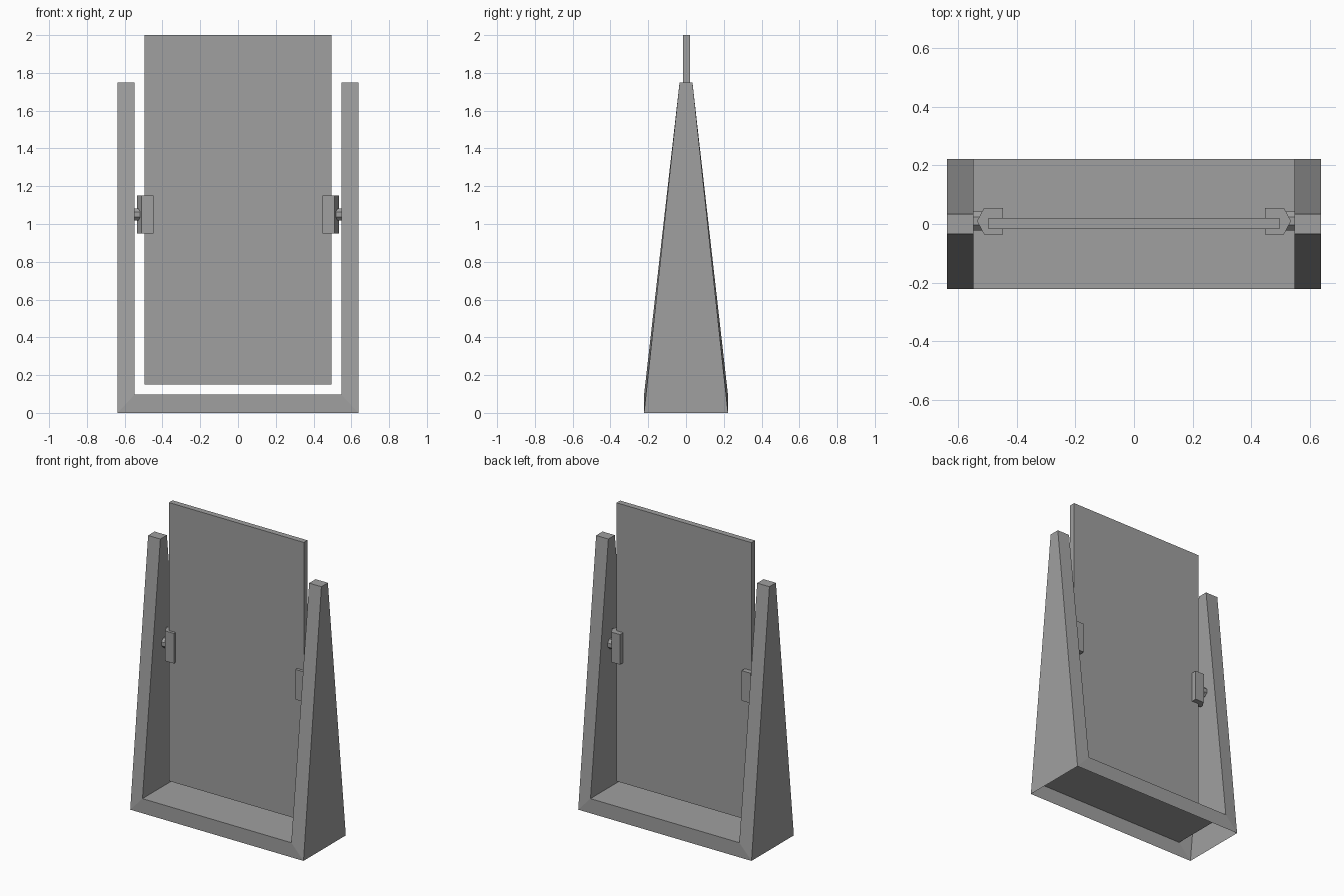
import bpy, bmesh, math
from mathutils import Matrix

cube = bpy.data.objects.get("Cube")
if cube:
    bpy.data.objects.remove(cube, do_unlink=True)

grey = bpy.data.materials.new("plain grey")
grey.use_nodes = True
colour = (0.35, 0.35, 0.35, 1)
grey.diffuse_color = colour
grey.node_tree.nodes["Principled BSDF"].inputs["Base Color"].default_value = colour


def make_object(name, bm):
    bmesh.ops.recalc_face_normals(bm, faces=bm.faces)
    mesh = bpy.data.meshes.new(name)
    bm.to_mesh(mesh)
    bm.free()
    mesh.materials.append(grey)
    obj = bpy.data.objects.new(name, mesh)
    bpy.context.collection.objects.link(obj)
    return obj


# Tapered U-shaped stand: a thin shell, open underneath
OUT, INN, TOP, FLOOR = 0.637, 0.547, 1.75, 0.097
WIDE, NARROW = 0.222, 0.034
half = [(OUT, 0, WIDE), (OUT, TOP, NARROW), (INN, TOP, NARROW), (INN, FLOOR, WIDE)]
outline = half + [(-x, z, d) for x, z, d in reversed(half)]
bm = bmesh.new()
front = [bm.verts.new((x, -d, z)) for x, z, d in outline]
back = [bm.verts.new((x, d, z)) for x, z, d in outline]
for ring in (front, back):
    bm.faces.new(ring[:4])
    bm.faces.new(ring[4:])
    bm.faces.new((ring[0], ring[3], ring[4], ring[7]))
for i in range(len(outline) - 1):
    bm.faces.new((front[i], front[i + 1], back[i + 1], back[i]))
make_object("stand", bm)

# Tilting panel
bm = bmesh.new()
bmesh.ops.create_cube(bm, size=1, matrix=Matrix.Translation((0, 0.002, 1.075))
                      @ Matrix.Diagonal((0.992, 0.038, 1.85, 1)))
make_object("panel", bm)

# Pointed clips gripping the panel edges, and the pivot pins behind them
PIVOT_Y, PIVOT_Z = 0.01, 1.05
for side, s in (("left", 1), ("right", -1)):
    bm = bmesh.new()
    section = [(0.447, -0.045), (0.511, -0.045), (0.535, 0),
               (0.511, 0.045), (0.447, 0.045)]
    face = bm.faces.new([bm.verts.new((s * x, PIVOT_Y + y, PIVOT_Z - 0.1))
                         for x, y in section])
    grown = bmesh.ops.extrude_face_region(bm, geom=[face], use_keep_orig=True)
    bmesh.ops.translate(bm, vec=(0, 0, 0.2),
                        verts=[v for v in grown["geom"] if isinstance(v, bmesh.types.BMVert)])
    make_object(side + "_clip", bm)

    bm = bmesh.new()
    bmesh.ops.create_cone(bm, cap_ends=True, segments=8, radius1=0.035, radius2=0.035,
                          depth=0.045,
                          matrix=Matrix.Translation((s * 0.527, PIVOT_Y, PIVOT_Z))
                          @ Matrix.Rotation(math.pi / 2, 4, "Y")
                          @ Matrix.Rotation(math.pi / 8, 4, "Z"))
    make_object(side + "_pivot_pin", bm)
